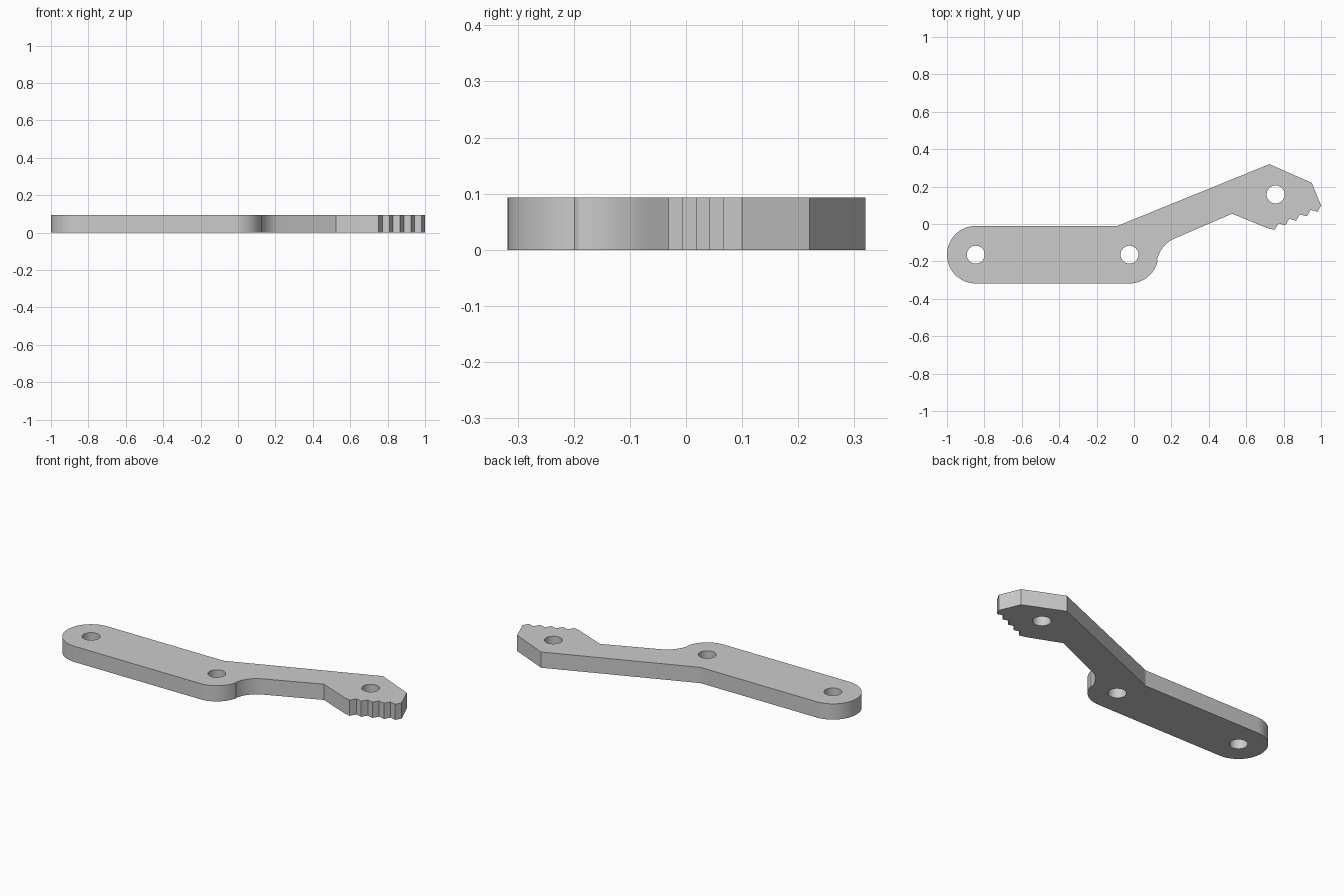
import bpy, bmesh
from math import sin, cos, radians
from mathutils import Vector

cube = bpy.data.objects.get("Cube")
if cube:
    bpy.data.objects.remove(cube, do_unlink=True)

THICK = 0.093
ROD_Y, ROD_R = -0.164, 0.154
REAR_X, PIVOT_X = -0.846, -0.024
HOLE_R = 0.048


def arc(cx, cy, r, start, end, steps):
    angles = [radians(start + (end - start) * i / steps) for i in range(steps + 1)]
    return [(cx + r * cos(a), cy + r * sin(a)) for a in angles]


# Outline, clockwise from the rounded rear end
outline = arc(REAR_X, ROD_Y, ROD_R, 270, 90, 32)
outline += [(-0.088, -0.01), (0.724, 0.32), (0.95, 0.22), (1.0, 0.10)]

# Sawtooth edge of the jaw, from the tip back
for i in reversed(range(5)):
    tip = (0.752 + 0.0575 * i, -0.031 + 0.0242 * i)
    if i < 4:
        outline.append((tip[0] + 0.02, tip[1] + 0.034))
    outline.append(tip)
outline += [(0.716, -0.023), (0.524, 0.055)]

# Concave fillet running into the rounded pivot end
outline += arc(0.281, -0.225, 0.161, 114, 168, 14)
outline += arc(PIVOT_X, ROD_Y, ROD_R, -13, -90, 16)

holes = [arc(x, y, HOLE_R, 0, 352.5, 47) for x, y in
         ((REAR_X, ROD_Y), (PIVOT_X, ROD_Y), (0.757, 0.158))]

# Fill the profile around the holes and extrude it
bm = bmesh.new()
for loop in [outline] + holes:
    verts = [bm.verts.new((x, y, 0)) for x, y in loop]
    for a, b in zip(verts, verts[1:] + verts[:1]):
        bm.edges.new((a, b))
bmesh.ops.triangle_fill(bm, edges=bm.edges[:], use_beauty=True, normal=Vector((0, 0, 1)))
extruded = bmesh.ops.extrude_face_region(bm, geom=bm.faces[:], use_keep_orig=True)
top_verts = [g for g in extruded["geom"] if isinstance(g, bmesh.types.BMVert)]
bmesh.ops.translate(bm, verts=top_verts, vec=(0, 0, THICK))
bmesh.ops.recalc_face_normals(bm, faces=bm.faces[:])

mesh = bpy.data.meshes.new("jaw_lever")
bm.to_mesh(mesh)
bm.free()
lever = bpy.data.objects.new("jaw_lever", mesh)
bpy.context.collection.objects.link(lever)

# Plain grey finish
grey = bpy.data.materials.new("plain grey")
grey.use_nodes = True
colour = (0.6, 0.6, 0.6, 1)
grey.diffuse_color = colour
grey.node_tree.nodes["Principled BSDF"].inputs["Base Color"].default_value = colour
mesh.materials.append(grey)

bpy.ops.object.select_all(action="DESELECT")
lever.select_set(True)
bpy.context.view_layer.objects.active = lever
bpy.ops.object.shade_smooth_by_angle(angle=radians(20))
